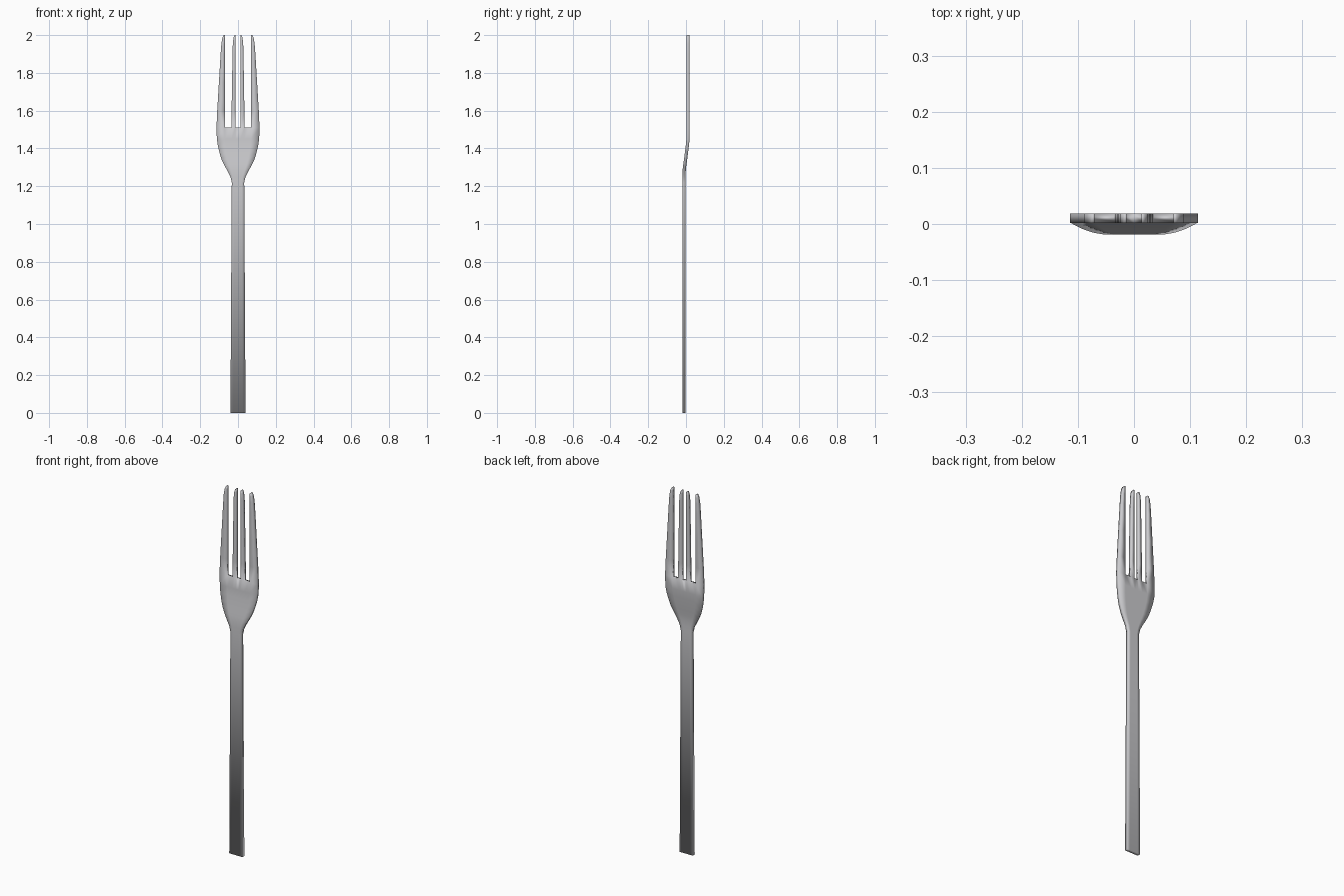
import bpy, bmesh

if "Cube" in bpy.data.objects:
    bpy.data.objects.remove(bpy.data.objects["Cube"])

THICK = 0.017

steel = bpy.data.materials.new("brushed_steel")
steel.diffuse_color = (0.6, 0.6, 0.62, 1)
steel.use_nodes = True
steel.node_tree.nodes["Principled BSDF"].inputs["Base Color"].default_value = steel.diffuse_color

# Body stations: height, half width, front-face depth
BODY = [(0, .040, -.019), (1.22, .033, -.019), (1.25, .040, -.019),
        (1.28, .055, -.0185), (1.31, .072, -.0155), (1.34, .086, -.011),
        (1.37, .096, -.007), (1.41, .106, -.002), (1.45, .112, .002),
        (1.51, .114, .002)]
# Half-section columns at the root of the tines
COLS = [0, .013, .035, .070, .114]
# Tine stations: height, inner tine outer edge, outer tine outer edge
TINES = [(1.60, .034, .110), (1.75, .0315, .101), (1.90, .029, .092),
         (1.955, .0275, .088), (1.985, .024, .083), (2.0, .018, .076)]

bm = bmesh.new()


def strip(lower, upper):
    """Join two rows of vertices with quads."""
    for i in range(len(lower) - 1):
        bm.faces.new((lower[i], lower[i + 1], upper[i + 1], upper[i]))


# Handle, neck and bowl as one sheet
xs = [-c for c in COLS[:0:-1]] + COLS
rows = []
for z, w, y in BODY:
    rows.append([bm.verts.new((x * w / COLS[-1], y, z)) for x in xs])
for a, b in zip(rows, rows[1:]):
    strip(a, b)

# Four tapering tines, mirrored in pairs
root = rows[-1]
mid = len(COLS) - 1
for side in (-1, 1):
    for inner, column in ((1, 1), (3, 2)):
        prev = [root[mid + side * inner], root[mid + side * (inner + 1)]]
        for st in TINES:
            z, outer_x = st[0], st[column]
            row = [bm.verts.new((side * x, .002, z))
                   for x in (COLS[inner], outer_x)]
            strip(prev, row)
            prev = row

# Give the sheet its thickness
ext = bmesh.ops.extrude_face_region(bm, geom=bm.faces[:], use_keep_orig=True)
bmesh.ops.translate(bm, vec=(0, THICK, 0),
                    verts=[g for g in ext["geom"]
                           if isinstance(g, bmesh.types.BMVert)])
bmesh.ops.recalc_face_normals(bm, faces=bm.faces[:])
for f in bm.faces:
    f.smooth = True

mesh = bpy.data.meshes.new("fork")
bm.to_mesh(mesh)
bm.free()
mesh.materials.append(steel)
fork = bpy.data.objects.new("fork", mesh)
bpy.context.collection.objects.link(fork)
